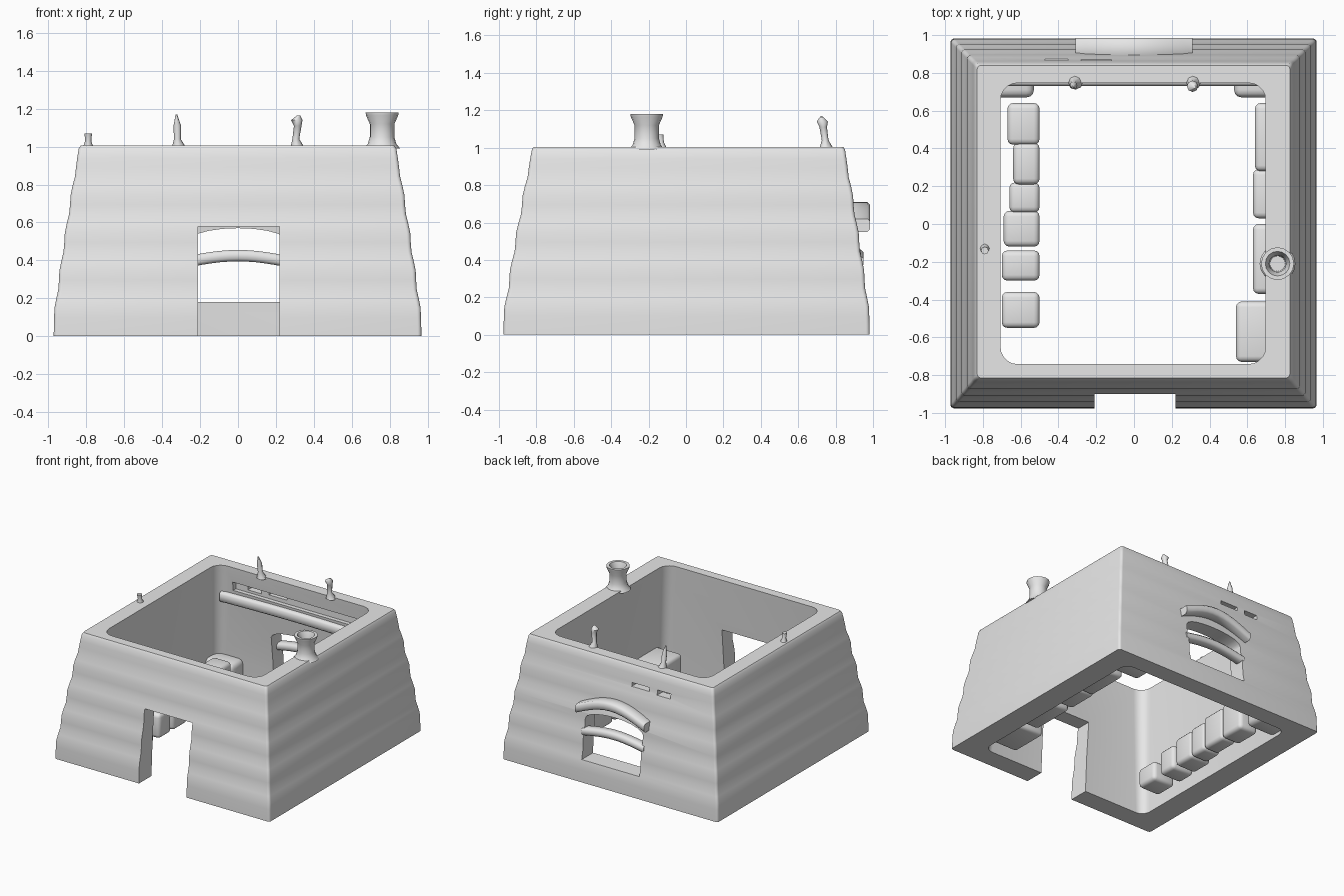
import bpy, bmesh, math
from mathutils import Vector

if "Cube" in bpy.data.objects:
    bpy.data.objects.remove(bpy.data.objects["Cube"])

stone = bpy.data.materials.new("plain_grey")
stone.diffuse_color = (0.8, 0.8, 0.8, 1)
stone.use_nodes = True
stone.node_tree.nodes["Principled BSDF"].inputs["Base Color"].default_value = stone.diffuse_color


def finish(name, bm, angle=35):
    bmesh.ops.recalc_face_normals(bm, faces=bm.faces[:])
    me = bpy.data.meshes.new(name)
    bm.to_mesh(me)
    bm.free()
    ob = bpy.data.objects.new(name, me)
    bpy.context.collection.objects.link(ob)
    me.materials.append(stone)
    activate(ob)
    bpy.ops.object.shade_smooth_by_angle(angle=math.radians(angle))
    return ob


def activate(ob):
    bpy.ops.object.select_all(action='DESELECT')
    ob.select_set(True)
    bpy.context.view_layer.objects.active = ob


def loft(name, rings, closed=False, angle=35):
    """Skin equal-length loops; cap both ends, or join last loop to first."""
    bm = bmesh.new()
    vs = [[bm.verts.new(p) for p in r] for r in rings]
    n = len(vs[0])
    pairs = list(zip(vs, vs[1:])) + ([(vs[-1], vs[0])] if closed else [])
    for a, b in pairs:
        for i in range(n):
            j = (i + 1) % n
            bm.faces.new((a[i], a[j], b[j], b[i]))
    if not closed:
        bm.faces.new(vs[0])
        bm.faces.new(vs[-1])
    return finish(name, bm, angle)


def rounded_rect(x0, x1, y0, y1, z, r, seg=5):
    pts = []
    for k, (cx, cy) in enumerate([(x1 - r, y1 - r), (x0 + r, y1 - r),
                                  (x0 + r, y0 + r), (x1 - r, y0 + r)]):
        for i in range(seg + 1):
            a = math.pi / 2 * (k + i / seg)
            pts.append((cx + r * math.cos(a), cy + r * math.sin(a), z))
    return pts


def box(name, x0, x1, y0, y1, z0, z1, bevel=0.0):
    bm = bmesh.new()
    bmesh.ops.create_cube(bm, size=1)
    for v in bm.verts:
        v.co = Vector(((x0 + x1) / 2 + v.co.x * (x1 - x0),
                       (y0 + y1) / 2 + v.co.y * (y1 - y0),
                       (z0 + z1) / 2 + v.co.z * (z1 - z0)))
    if bevel:
        bmesh.ops.bevel(bm, geom=bm.edges[:], offset=bevel, segments=3,
                        profile=0.5, affect='EDGES')
    return finish(name, bm, 50)


def arch(name, x0, x1, low0, low1, rise, thick, y0, y1):
    """Bar across x that curves upward in the middle."""
    rings = []
    for i in range(13):
        t = i / 12
        x = x0 + (x1 - x0) * t
        z = low0 + (low1 - low0) * t + rise * math.sin(math.pi * t)
        c = min(0.015, thick / 4)
        rings.append([(x, y0, z + c), (x, y0 + c, z), (x, y1 - c, z), (x, y1, z + c),
                      (x, y1, z + thick - c), (x, y1 - c, z + thick),
                      (x, y0 + c, z + thick), (x, y0, z + thick - c)])
    return loft(name, rings, angle=60)


def cut(ob, cutter):
    m = ob.modifiers.new("cut", 'BOOLEAN')
    m.operation, m.solver, m.object = 'DIFFERENCE', 'EXACT', cutter
    activate(ob)
    bpy.ops.object.modifier_apply(modifier=m.name)
    bpy.data.objects.remove(cutter, do_unlink=True)


# Sloping walls with faintly uneven courses
rings = []
for i in range(21):
    z = i / 20
    w = 0.004 * math.sin(z * 31) * (0 < i < 19)
    d = 0.14 * z ** 1.15 + (0.008 if i == 0 else 0.0) + w
    rings.append(rounded_rect(-0.98 + d, 0.975 - d, -0.985 + d * 1.15,
                              0.99 - d, z * 0.99, 0.02, 5))
rings.append(rounded_rect(-0.83, 0.825, -0.815, 0.84, 1.005, 0.02, 5))
walls = loft("walls", rings)

# Open interior, flaring slightly toward the ground
cut(walls, loft("interior_cutter", [
    rounded_rect(-0.78, 0.78, -0.82, 0.84, -0.1, 0.07),
    rounded_rect(-0.76, 0.76, -0.80, 0.82, 0.3, 0.08),
    rounded_rect(-0.71, 0.70, -0.745, 0.75, 0.96, 0.09),
    rounded_rect(-0.70, 0.69, -0.735, 0.74, 1.1, 0.09)]))

# Doorway
cut(walls, box("door_cutter", -0.21, 0.22, -1.2, -0.6, -0.2, 0.58))

# Arched rear window
outline = [(-0.26, 0.18), (0.26, 0.18)] + [
    (0.26 * math.cos(math.pi * i / 10), 0.50 + 0.07 * math.sin(math.pi * i / 10))
    for i in range(11)]
cut(walls, loft("window_cutter", [[(x, y, z) for x, z in outline] for y in (0.6, 1.2)]))

# Groove inside the rear wall with two small breaks through it
cut(walls, box("groove_cutter", -0.58, 0.58, 0.6, 0.80, 0.81, 0.88))
cut(walls, box("rear_gap_cutter_a", -0.47, -0.35, 0.6, 1.2, 0.83, 0.87))
cut(walls, box("rear_gap_cutter_b", -0.28, -0.12, 0.6, 1.2, 0.84, 0.87))
activate(walls)
bpy.ops.object.shade_smooth_by_angle(angle=math.radians(35))

# Window bar, brow and inner beam
arch("window_bar", -0.28, 0.28, 0.36, 0.36, 0.035, 0.06, 0.87, 0.95)
arch("window_brow", -0.31, 0.31, 0.55, 0.55, 0.09, 0.07, 0.87, 0.985)
arch("inner_beam", -0.68, 0.68, 0.70, 0.70, 0.01, 0.08, 0.73, 0.82)

# Bench blocks along the left wall: y range, back edge, height
for i, (y0, y1, xb, h) in enumerate([
        (0.42, 0.64, -0.67, 0.30), (0.21, 0.43, -0.64, 0.29),
        (0.06, 0.22, -0.66, 0.26), (-0.12, 0.07, -0.69, 0.25),
        (-0.30, -0.14, -0.70, 0.22), (-0.55, -0.36, -0.70, 0.18)]):
    box(f"left_block_{i}", xb, -0.50, y0, y1, 0.02, h, 0.03)

# Blocks along the right wall
for i, (x0, y0, y1, h) in enumerate([
        (0.64, 0.28, 0.64, 0.32), (0.63, 0.03, 0.29, 0.30),
        (0.63, -0.37, 0.0, 0.28), (0.54, -0.73, -0.41, 0.32)]):
    box(f"right_block_{i}", x0, 0.79, y0, y1, 0.02, h, 0.03)

# Rubble in the rear corners
for side, x0, x1 in (("left", -0.79, -0.53), ("right", 0.53, 0.79)):
    box(f"{side}_corner_rubble", x0, x1, 0.67, 0.85, 0.02, 0.24, 0.04)


def ring(cx, cy, r, z, n=16):
    return [(cx + r * math.cos(2 * math.pi * i / n),
             cy + r * math.sin(2 * math.pi * i / n), z) for i in range(n)]


# Hollow chimney with flared foot and lip
loft("chimney", [ring(0.76, -0.21, r, z) for r, z in [
    (0.095, 0.99), (0.075, 1.015), (0.065, 1.05), (0.065, 1.12), (0.085, 1.165),
    (0.087, 1.18), (0.065, 1.18), (0.045, 1.13), (0.04, 0.99)]], closed=True, angle=50)

# Thin posts standing on the rim: (x offset, radius, z) stations
for name, x, y, prof in [
        ("left_post", -0.79, -0.13, [(0, .03, .99), (0, .016, 1.03), (0, .02, 1.07)]),
        ("rear_left_post", -0.32, 0.75, [(.01, .04, .99), (0, .018, 1.04),
                                         (0, .02, 1.11), (-.005, .004, 1.17)]),
        ("rear_right_post", 0.31, 0.75, [(.005, .04, .99), (-.005, .018, 1.04),
                                         (.005, .02, 1.11), (0, .03, 1.14), (.01, .008, 1.165)])]:
    loft(name, [ring(x + dx, y - (z - 1) * 0.15, r, z, 8) for dx, r, z in prof], angle=50)
